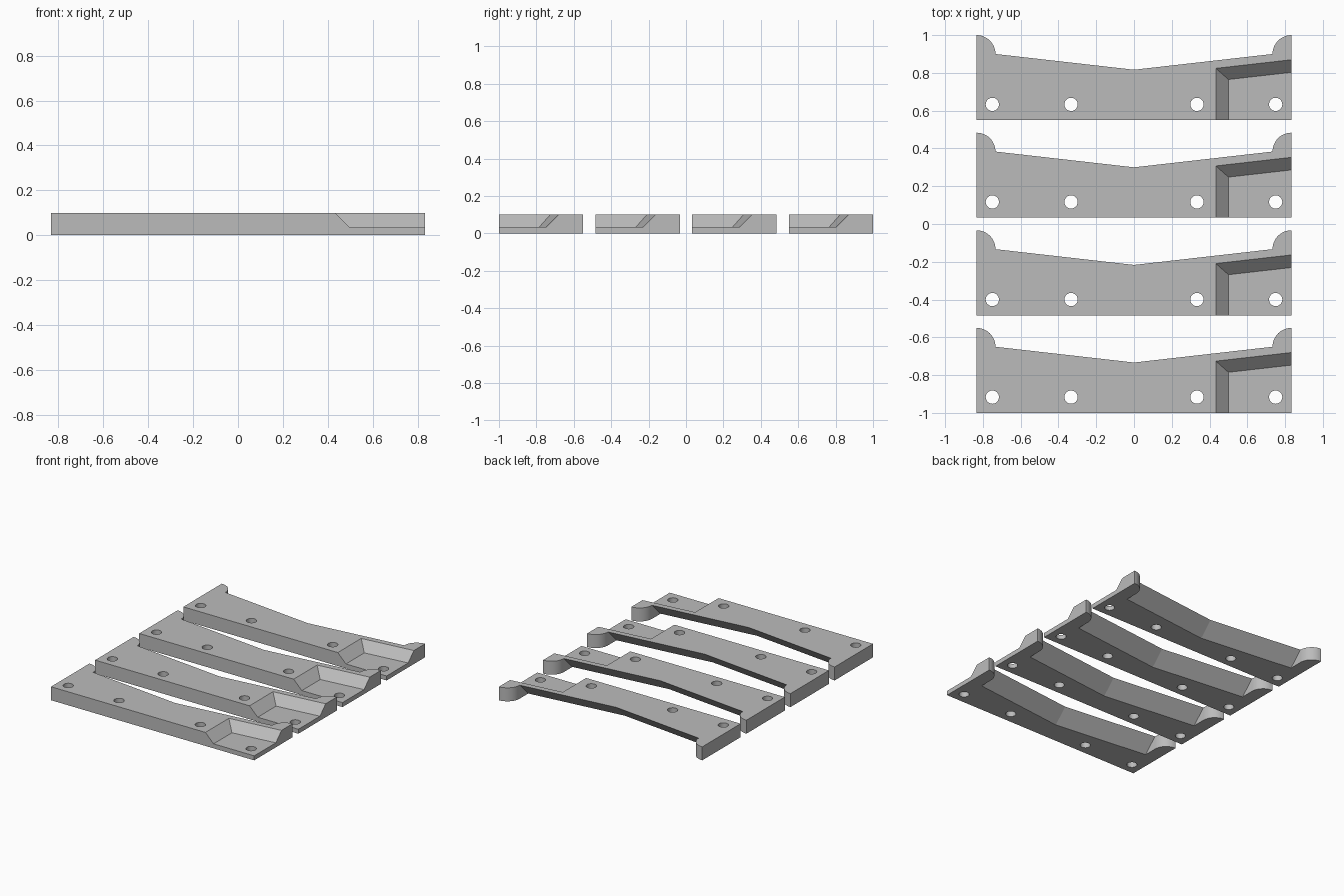
import bpy, bmesh
from math import sin, cos, pi, radians

if "Cube" in bpy.data.objects:
    bpy.data.objects.remove(bpy.data.objects["Cube"])

UNIT = 1 / 60          # design units to scene units
THICK, DEPTH, PITCH = 6, 27, 31
HALF, EAR = 50, 6      # half width, ear radius
SHOULDER, WAIST = 21, 16
SLOPE = (SHOULDER - WAIST) / (HALF - EAR)

grey = bpy.data.materials.new("Grey")
grey.use_nodes = True
grey.diffuse_color = (0.5, 0.5, 0.5, 1)
grey.node_tree.nodes["Principled BSDF"].inputs["Base Color"].default_value = (0.5, 0.5, 0.5, 1)


def loft(bm, low, z_low, high, z_high):
    """Close a solid between two outlines with the same number of points."""
    a = [bm.verts.new((x * UNIT, y * UNIT, z_low * UNIT)) for x, y in low]
    b = [bm.verts.new((x * UNIT, y * UNIT, z_high * UNIT)) for x, y in high]
    bm.faces.new(a[::-1])
    bm.faces.new(b)
    for i in range(len(a)):
        j = (i + 1) % len(a)
        bm.faces.new((a[i], a[j], b[j], b[i]))


def finish(bm, name):
    bmesh.ops.remove_doubles(bm, verts=bm.verts, dist=1e-5)
    bmesh.ops.recalc_face_normals(bm, faces=bm.faces)
    mesh = bpy.data.meshes.new(name)
    bm.to_mesh(mesh)
    bm.free()
    mesh.materials.append(grey)
    obj = bpy.data.objects.new(name, mesh)
    bpy.context.collection.objects.link(obj)
    return obj


# Plate outline: rounded ears, V-shaped back edge, undercut towards the bottom
def outline(undercut):
    arc = [(HALF - EAR * sin(t), SHOULDER + EAR * cos(t))
           for t in (pi / 2 * i / 12 for i in range(13))]
    left = [(HALF, 0)] + arc + [(HALF - EAR, SHOULDER - undercut)]
    right = [(-x, y) for x, y in reversed(left)]
    return left + [(0, WAIST - undercut)] + right


bm = bmesh.new()
loft(bm, outline(THICK), 0, outline(0), THICK)
plate = finish(bm, "plate_1")


# Pocket with sloping walls, open at the front and the outer end
def pocket(rise):
    x, end = 30 - rise, HALF + 1
    back = lambda px: 12.9 + rise + (px - 30) * SLOPE
    return [(x, -1), (end, -1), (end, back(end)), (x, back(x))]


bm = bmesh.new()
loft(bm, pocket(0), 2, pocket(5), THICK + 1)
pocket_cutter = finish(bm, "pocket_cutter")

# Four screw holes
bm = bmesh.new()
for cx in (-45, -20, 20, 45):
    ring = [(cx + 2.1 * cos(2 * pi * i / 48), 5 + 2.1 * sin(2 * pi * i / 48)) for i in range(48)]
    loft(bm, ring, -1, ring, THICK + 1)
hole_cutter = finish(bm, "hole_cutter")

# Apply the cuts
cutters = (pocket_cutter, hole_cutter)
for cutter in cutters:
    cutter.hide_render = True
    mod = plate.modifiers.new(cutter.name, "BOOLEAN")
    mod.operation, mod.solver, mod.object = "DIFFERENCE", "EXACT", cutter
graph = bpy.context.evaluated_depsgraph_get()
cut_mesh = bpy.data.meshes.new_from_object(plate.evaluated_get(graph))
plate.modifiers.clear()
plate.data = cut_mesh
cut_mesh.name = "plate"
for cutter in cutters:
    bpy.data.objects.remove(cutter)

# Smooth the curved walls only
bpy.ops.object.select_all(action="DESELECT")
plate.select_set(True)
bpy.context.view_layer.objects.active = plate
bpy.ops.object.shade_smooth_by_angle(angle=radians(9))

# Row of four identical plates
plate.location.y = -1
for i in range(1, 4):
    copy = plate.copy()
    copy.name = f"plate_{i + 1}"
    copy.location.y = -1 + i * PITCH * UNIT
    bpy.context.collection.objects.link(copy)
